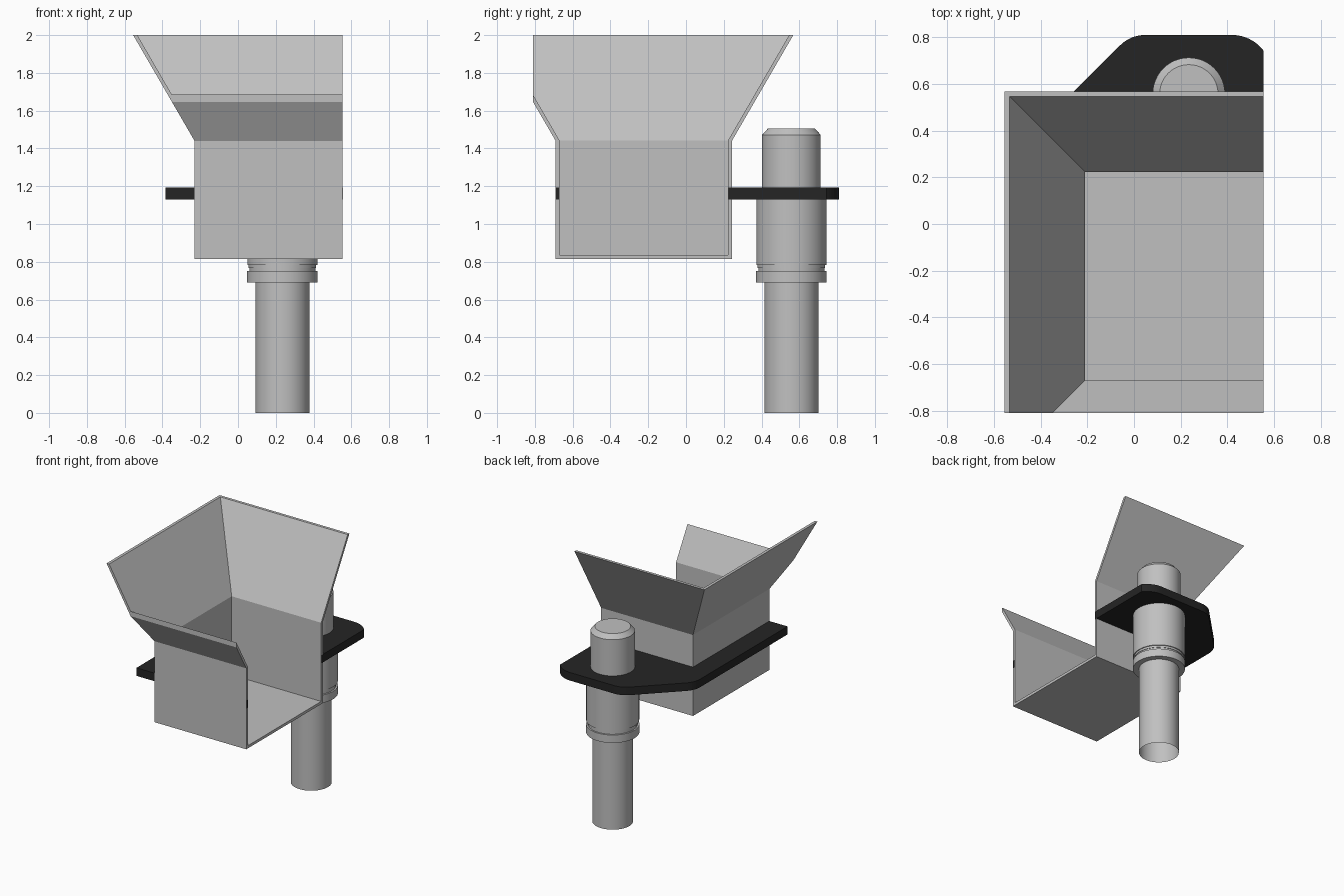
import bpy, bmesh, math

if "Cube" in bpy.data.objects:
    bpy.data.objects.remove(bpy.data.objects["Cube"])

def material(name, c):
    m = bpy.data.materials.new(name)
    m.diffuse_color = (*c, 1)
    m.use_nodes = True
    m.node_tree.nodes["Principled BSDF"].inputs["Base Color"].default_value = m.diffuse_color
    return m

GREY = material("light grey", (0.53, 0.53, 0.53))
BLACK = material("black", (0.018, 0.018, 0.018))

def finish(name, bm, mat):
    bmesh.ops.recalc_face_normals(bm, faces=bm.faces[:])
    me = bpy.data.meshes.new(name)
    bm.to_mesh(me)
    bm.free()
    me.materials.append(mat)
    ob = bpy.data.objects.new(name, me)
    bpy.context.collection.objects.link(ob)
    return ob

# Hopper: nested rectangular rings (inset, flare, height), then cut open at the right and front
bm = bmesh.new()
rings = []
for inset, flare, z in [(0, 0, 0.815), (0, 0, 1.44), (0, 0.325, 2.0),
                        (0.022, 0.325, 2.0), (0.02, 0, 1.443), (0.02, 0, 0.836)]:
    d = flare - inset
    x0, x1, y0, y1 = -0.23 - d, 0.9 + d, -0.69 - d, 0.243 + d
    rings.append([bm.verts.new((x, y, z)) for x, y in
                  ((x0, y0), (x1, y0), (x1, y1), (x0, y1))])
for a, b in zip(rings, rings[1:]):
    for i in range(4):
        j = (i + 1) % 4
        bm.faces.new((a[i], a[j], b[j], b[i]))
bm.faces.new(rings[0])
bm.faces.new(rings[-1])
for co, no in (((0.554, 0, 0), (1, 0, 0)), ((0, -0.81, 0), (0, -1, 0))):
    cut = bmesh.ops.bisect_plane(bm, geom=bm.verts[:] + bm.edges[:] + bm.faces[:],
                                 plane_co=co, plane_no=no, clear_outer=True)
    edges = [e for e in cut["geom_cut"] if isinstance(e, bmesh.types.BMEdge)]
    bmesh.ops.holes_fill(bm, edges=edges, sides=0)
finish("hopper", bm, GREY)

# Mounting plate: wraps round the hopper, rounded corners at the back
def arc(cx, cy, r, a0, a1, n=8):
    angles = [math.radians(a0 + (a1 - a0) * i / n) for i in range(n + 1)]
    return [(cx + r * math.cos(a), cy + r * math.sin(a)) for a in angles]

outline = [(0.555, -0.688), (-0.385, -0.688)]
outline += arc(-0.235, 0.378, 0.15, 180, 135)
outline += arc(0.047, 0.66, 0.15, 135, 90)
outline += arc(0.42, 0.64, 0.17, 90, 37.4)
outline += [(0.555, 0.225), (-0.212, 0.225), (-0.212, -0.672), (0.555, -0.672)]
bm = bmesh.new()
base = bm.faces.new([bm.verts.new((x, y, 1.13)) for x, y in outline])
top = bmesh.ops.extrude_face_region(bm, geom=[base], use_keep_orig=True)
bmesh.ops.translate(bm, vec=(0, 0, 0.062),
                    verts=[v for v in top["geom"] if isinstance(v, bmesh.types.BMVert)])
finish("mounting_plate", bm, BLACK)

# Post: turned profile (radius, height), open at the bottom like a pipe
profile = [(0.143, 0), (0.143, 0.69), (0.187, 0.69), (0.187, 0.751), (0.175, 0.751),
           (0.175, 0.768), (0.179, 0.768), (0.179, 0.784), (0.186, 0.784),
           (0.186, 1.16), (0.155, 1.16), (0.155, 1.472), (0.125, 1.505)]
SIDES = 48
bm = bmesh.new()
loops = [[bm.verts.new((0.235 + r * math.cos(math.tau * i / SIDES),
                        0.558 + r * math.sin(math.tau * i / SIDES), z))
          for i in range(SIDES)] for r, z in profile]
for a, b in zip(loops, loops[1:]):
    for i in range(SIDES):
        j = (i + 1) % SIDES
        bm.faces.new((a[i], a[j], b[j], b[i]))
bm.faces.new(loops[-1])
post = finish("post", bm, GREY)
bpy.context.view_layer.objects.active = post
post.select_set(True)
bpy.ops.object.shade_smooth_by_angle(angle=math.radians(30))
